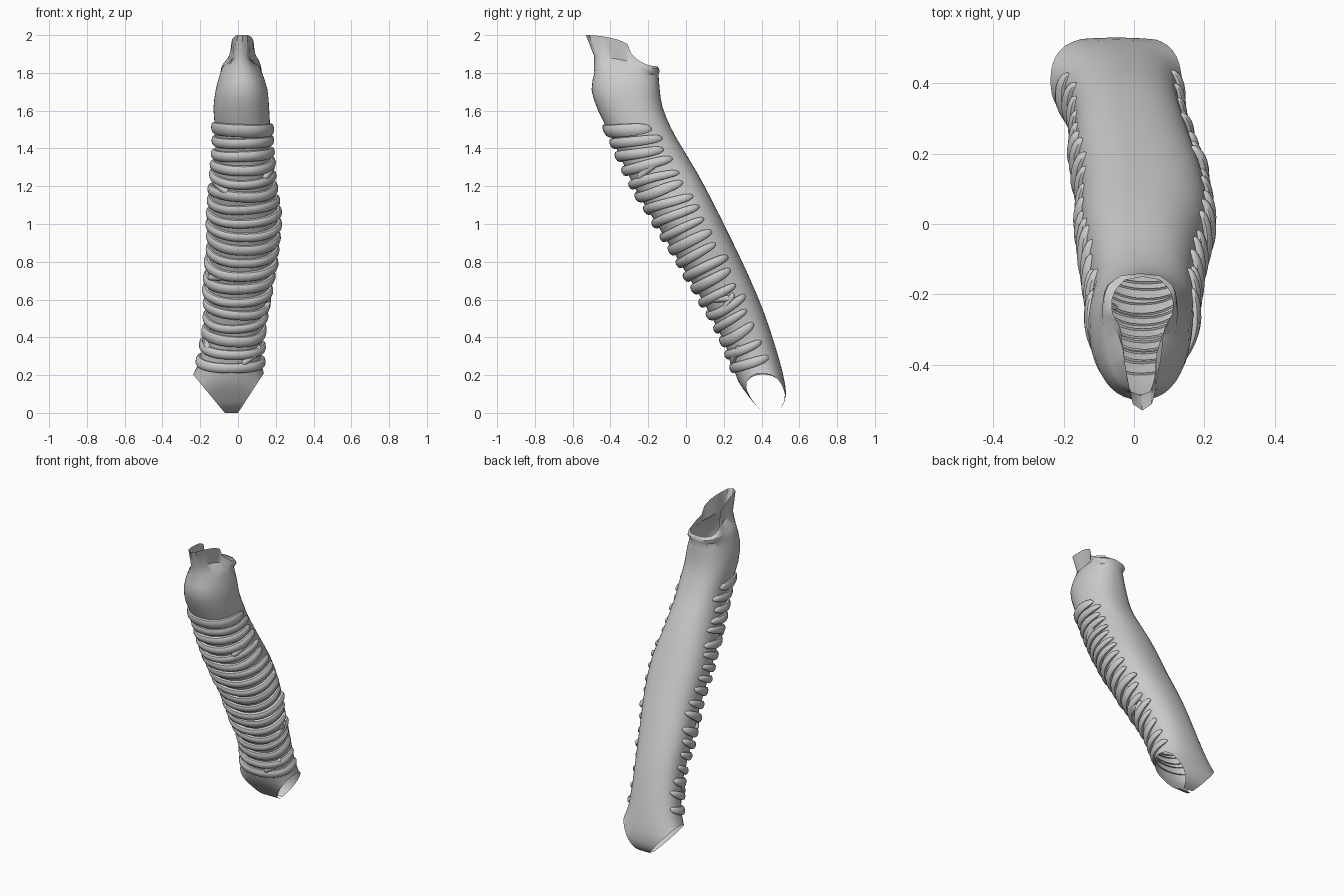
import bpy, bmesh, math, random
from mathutils import Vector

if "Cube" in bpy.data.objects:
    bpy.data.objects.remove(bpy.data.objects["Cube"])

random.seed(4)
N = 40

# tube stations: front y,z / back y,z / left x, right x
ROWS = [
    (-.485, 1.80, -.145, 1.79, -.095, .13),
    (-.500, 1.71, -.140, 1.72, -.117, .155),
    (-.465, 1.60, -.125, 1.62, -.13, .165),
    (-.405, 1.48, -.080, 1.51, -.12, .17),
    (-.350, 1.36, -.030, 1.42, -.12, .17),
    (-.265, 1.18, .060, 1.27, -.135, .185),
    (-.155, 1.00, .140, 1.12, -.15, .21),
    (-.035, .80, .230, .94, -.15, .20),
    (.085, .60, .325, .74, -.165, .165),
    (.190, .40, .410, .54, -.17, .135),
    (.245, .26, .470, .36, -.195, .125),
    (.275, .17, .510, .22, -.24, .14),
    (.330, .09, .530, .10, -.32, .22),
    (.380, .03, .505, .03, -.36, .26),
    (.440, .00, .460, .00, -.38, .28),
]


def station(s):
    """Smooth interpolation between stations."""
    s = max(0, min(len(ROWS) - 1.0001, s))
    i = int(s)
    u = s - i
    a, b, c, d = (ROWS[max(0, min(len(ROWS) - 1, i + k))] for k in (-1, 0, 1, 2))
    return [.5 * (2 * q + (r - p) * u + (2 * p - 5 * q + 4 * r - w) * u * u
                  + (3 * q - p - 3 * r + w) * u ** 3) for p, q, r, w in zip(a, b, c, d)]


def surf(s, t):
    """Point on the tube; t = 0 is the front, t = pi the back."""
    yf, zf, yb, zb, xl, xr = station(s)
    sn, cs = math.sin(t), math.cos(t)
    if cs < 0:
        cs = -abs(cs) ** .8
    f = (1 - cs) / 2
    x = (xl + xr) / 2 + (xr - xl) / 2 * math.copysign(abs(sn) ** .88, sn)
    return Vector((x, yf + (yb - yf) * f, zf + (zb - zf) * f))


def normal(s, t):
    e = .02
    n = (surf(s, t + e) - surf(s, t - e)).cross(surf(s - e, t) - surf(s + e, t))
    return n.normalized()


def rim_loop(half, cx):
    """Closed loop from a half outline of (y, z, half width) points."""
    out = []
    for k in range(N):
        t = -math.pi + 2 * math.pi * k / N
        p = abs(t) / math.pi * (len(half) - 1)
        i = min(int(p), len(half) - 2)
        y, z, w = (a + (b - a) * (p - i) for a, b in zip(half[i], half[i + 1]))
        out.append(Vector((cx + math.copysign(w, t), y, z)))
    return out


def finish(name, bm):
    bmesh.ops.recalc_face_normals(bm, faces=bm.faces)
    me = bpy.data.meshes.new(name)
    bm.to_mesh(me)
    bm.free()
    ob = bpy.data.objects.new(name, me)
    bpy.context.collection.objects.link(ob)
    bpy.ops.object.select_all(action='DESELECT')
    ob.select_set(True)
    bpy.context.view_layer.objects.active = ob
    bpy.ops.object.shade_smooth_by_angle(angle=math.radians(40))
    return ob


def loft(bm, loops, closed):
    vs = [[bm.verts.new(p) for p in lp] for lp in loops]
    n = len(loops[0])
    for a, b in zip(vs, vs[1:]):
        for k in range(n if closed else n - 1):
            bm.faces.new((a[k], a[(k + 1) % n], b[(k + 1) % n], b[k]))
    return vs


# windpipe tube with spout-like upper lip
spout = rim_loop([(-.53, 2.0, 0), (-.51, 2.0, .03), (-.45, 1.995, .04), (-.37, 1.98, .055),
                  (-.31, 1.955, .06), (-.29, 1.90, .065), (-.25, 1.865, .088),
                  (-.20, 1.84, .085), (-.16, 1.835, .055), (-.15, 1.835, 0)], .024)
neck = rim_loop([(-.487, 1.89, 0), (-.475, 1.885, .03), (-.43, 1.88, .042), (-.37, 1.875, .045),
                 (-.32, 1.865, .06), (-.28, 1.85, .085), (-.24, 1.84, .105),
                 (-.18, 1.825, .098), (-.147, 1.82, .06), (-.14, 1.815, 0)], .018)
shoulder = rim_loop([(-.488, 1.845, 0), (-.475, 1.84, .04), (-.44, 1.835, .066), (-.39, 1.832, .085),
                     (-.34, 1.83, .098), (-.29, 1.826, .104), (-.24, 1.82, .108),
                     (-.18, 1.81, .1), (-.15, 1.805, .062), (-.142, 1.80, 0)], .017)
loops = [spout, neck, shoulder]
steps = (len(ROWS) - 1) * 2
for j in range(steps + 1):
    loops.append([surf(j / 2, -math.pi + 2 * math.pi * k / N) for k in range(N)])
bm = bmesh.new()
loft(bm, loops, True)
# slanted openings of the two lower branches
for co, no in (((0, .4, 0), (.2, 0, -.13)), ((-.07, .4, 0), (-.2, 0, -.165))):
    bmesh.ops.bisect_plane(bm, geom=bm.verts[:] + bm.edges[:] + bm.faces[:],
                           plane_co=co, plane_no=no, clear_outer=True)
finish("windpipe_tube", bm)


def s_at(z):
    """Station whose front point has height z."""
    lo, hi = 1.0, len(ROWS) - 1.0
    for _ in range(30):
        m = (lo + hi) / 2
        lo, hi = (m, hi) if station(m)[1] > z else (lo, m)
    return lo


def ring(name, z, t0, t1, h, d, slant=0, wave=0, phase=0):
    """Raised cartilage band from angle t0 to t1 with rounded ends."""
    bm = bmesh.new()
    loops, M = [], 36
    for k in range(M + 1):
        u = -math.cos(math.pi * k / M)
        t = t0 + (t1 - t0) * (u + 1) / 2
        s = s_at(z + slant * u + wave * math.sin(2 * t + phase))
        taper = math.sqrt(max(.004, 1 - abs(u) ** 7))
        ds = (surf(s + .01, t) - surf(s - .01, t))
        n, ax = normal(s, t), ds.normalized()
        if n.dot(surf(s, t) - (surf(s, 0) + surf(s, math.pi)) / 2) < 0:
            n = -n
        base = surf(s, t)
        loops.append([base + ax * (h * taper * a) + n * (d * taper * b)
                      for a, b in ((-1, -.3), (-1, .55), (-.65, .95), (0, 1.1),
                                   (.65, .95), (1, .55), (1, -.3))])
    vs = loft(bm, loops, False)
    bm.faces.new(vs[0])
    bm.faces.new(vs[-1])
    finish(name, bm)


# cartilage rings down the front
COUNT = 19
for i in range(COUNT):
    z = 1.495 - i * (1.495 - .235) / (COUNT - 1)
    r = random.uniform
    ring(f"cartilage_ring_{i + 1}", z, -r(1.8, 2.1), r(1.85, 2.15),
         .036 if i == 0 else r(.023, .029), r(.02, .026),
         r(-.008, .008), r(.002, .007), r(0, 6))

# short forks joining neighbouring rings
FORKS = [(1.26, .7, 1.6, .028), (1.19, -1.3, -.4, -.028), (.70, -1.2, -.3, .025),
         (.56, .8, 1.6, -.025), (.52, .9, 1.7, .025), (.34, -1.5, -.8, -.03), (.29, .3, 1.1, .028)]
for i, (z, a, b, sl) in enumerate(FORKS):
    ring(f"ring_fork_{i + 1}", z, a, b, .018, .02, sl)
